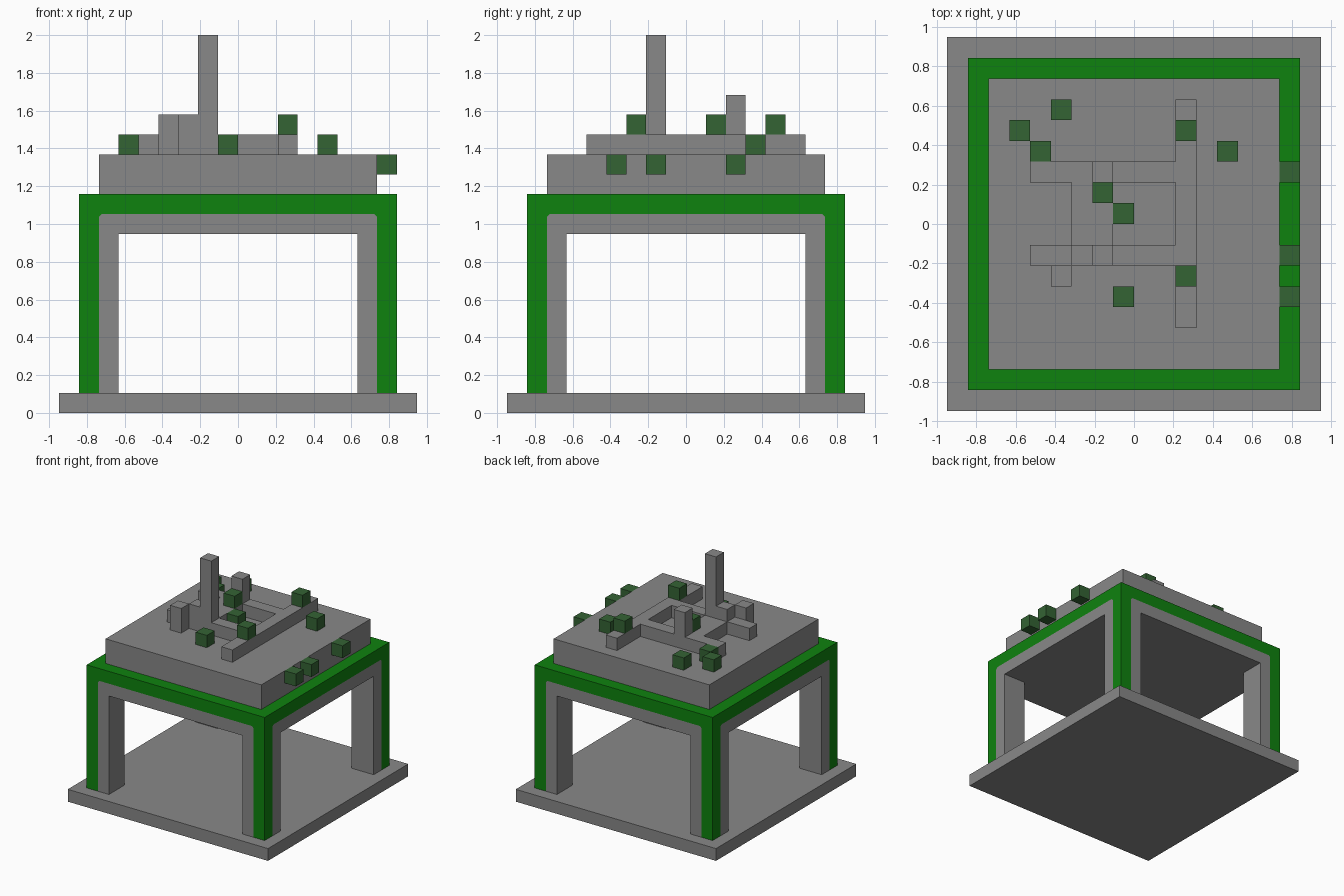
import bpy
import bmesh
from mathutils import Vector

U = 2 / 19  # one block

cube = bpy.data.objects.get("Cube")
if cube:
    bpy.data.objects.remove(cube, do_unlink=True)


def material(name, color):
    m = bpy.data.materials.new(name)
    m.use_nodes = True
    m.diffuse_color = color
    m.node_tree.nodes["Principled BSDF"].inputs["Base Color"].default_value = color
    return m


STONE = material("stone grey", (0.246, 0.246, 0.246, 1))
GREEN = material("trim green", (0.0045, 0.223, 0.0045, 1))
BUSH = material("bush green", (0.034, 0.125, 0.034, 1))


def finish(bm, name, *mats):
    bmesh.ops.scale(bm, vec=(U, U, U), verts=bm.verts)
    me = bpy.data.meshes.new(name)
    bm.to_mesh(me)
    bm.free()
    for m in mats:
        me.materials.append(m)
    ob = bpy.data.objects.new(name, me)
    bpy.context.collection.objects.link(ob)
    return ob


def block(x0, x1, y0, y1, z0, z1):
    """Box between two corners, measured in blocks."""
    bm = bmesh.new()
    bmesh.ops.create_cube(bm, size=1)
    bmesh.ops.scale(bm, vec=(x1 - x0, y1 - y0, z1 - z0), verts=bm.verts)
    bmesh.ops.translate(bm, vec=((x0 + x1) / 2, (y0 + y1) / 2, (z0 + z1) / 2), verts=bm.verts)
    return bm


def cut(bm, axis, value):
    no = Vector((0, 0, 0))
    no[axis] = 1
    bmesh.ops.bisect_plane(bm, geom=bm.verts[:] + bm.edges[:] + bm.faces[:],
                           dist=1e-5, plane_co=no * value, plane_no=no)


# Ground plate
finish(block(-9, 9, -9, 9, 0, 1), "base_plate", STONE)

# Table frame: a slab with its four bottom corners pulled down into legs
bm = block(-8, 8, -8, 8, 9, 11)
for axis in (0, 1):
    for v in (-6, 6):
        cut(bm, axis, v)
corners = []
for f in bm.faces:
    c = f.calc_center_median()
    if f.normal.z < -0.5 and abs(c.x) > 6 and abs(c.y) > 6:
        corners.append(f)
legs = bmesh.ops.extrude_discrete_faces(bm, faces=corners)["faces"]
bmesh.ops.translate(bm, vec=(0, 0, -8), verts=list({v for f in legs for v in f.verts}))

# Green trim along the outer edges of the frame
for axis, v in ((0, -7), (0, 7), (1, -7), (1, 7), (2, 10)):
    cut(bm, axis, v)
for f in bm.faces:
    c = f.calc_center_median()
    f.material_index = int((abs(c.x) > 7) + (abs(c.y) > 7) + (c.z > 10) >= 2)

# Small clipped corners where the trim turns
turns = []
for v in bm.verts:
    sides = sorted((abs(v.co.x), abs(v.co.y)))
    if abs(v.co.z - 10) < 0.01 and abs(sides[0] - 7) < 0.01 and abs(sides[1] - 8) < 0.01:
        turns.append(v)
clips = bmesh.ops.bevel(bm, geom=turns, offset=0.14, segments=1, profile=0.5, affect='VERTICES')
for f in clips["faces"]:
    f.material_index = 1
bmesh.ops.recalc_face_normals(bm, faces=bm.faces)
finish(bm, "table_frame", STONE, GREEN)

# Upper slab and the ruins on top of it
STONES = {
    "upper_slab": (-7, 7, -7, 7, 11, 13),
    "long_wall": (2, 3, -5, 6, 13, 14),
    "back_wall": (-5, 2, 2, 3, 13, 14),
    "front_wall": (-5, 2, -2, -1, 13, 14),
    "wall_platform": (-3, -1, -1, 2, 13, 14),
    "tower": (-2, -1, -2, -1, 14, 19),
    "tower_step": (-3, -2, -2, -1, 14, 15),
    "back_pillar": (-2, -1, 2, 3, 14, 16),
    "front_pillar": (-4, -3, -3, -2, 13, 15),
}
for name, box in STONES.items():
    finish(block(*box), name, STONE)

# Bushes, one block each, given by their lowest corner
BUSHES = [(-4, 5, 13), (-6, 4, 13), (-5, 3, 13), (4, 3, 13), (-1, 0, 13), (-1, -4, 13),
          (-2, 1, 14), (2, 4, 14), (2, -3, 14),
          (7, 2, 12), (7, -2, 12), (7, -4, 12)]
for i, (x, y, z) in enumerate(BUSHES, 1):
    finish(block(x, x + 1, y, y + 1, z, z + 1), f"bush_{i}", BUSH)
